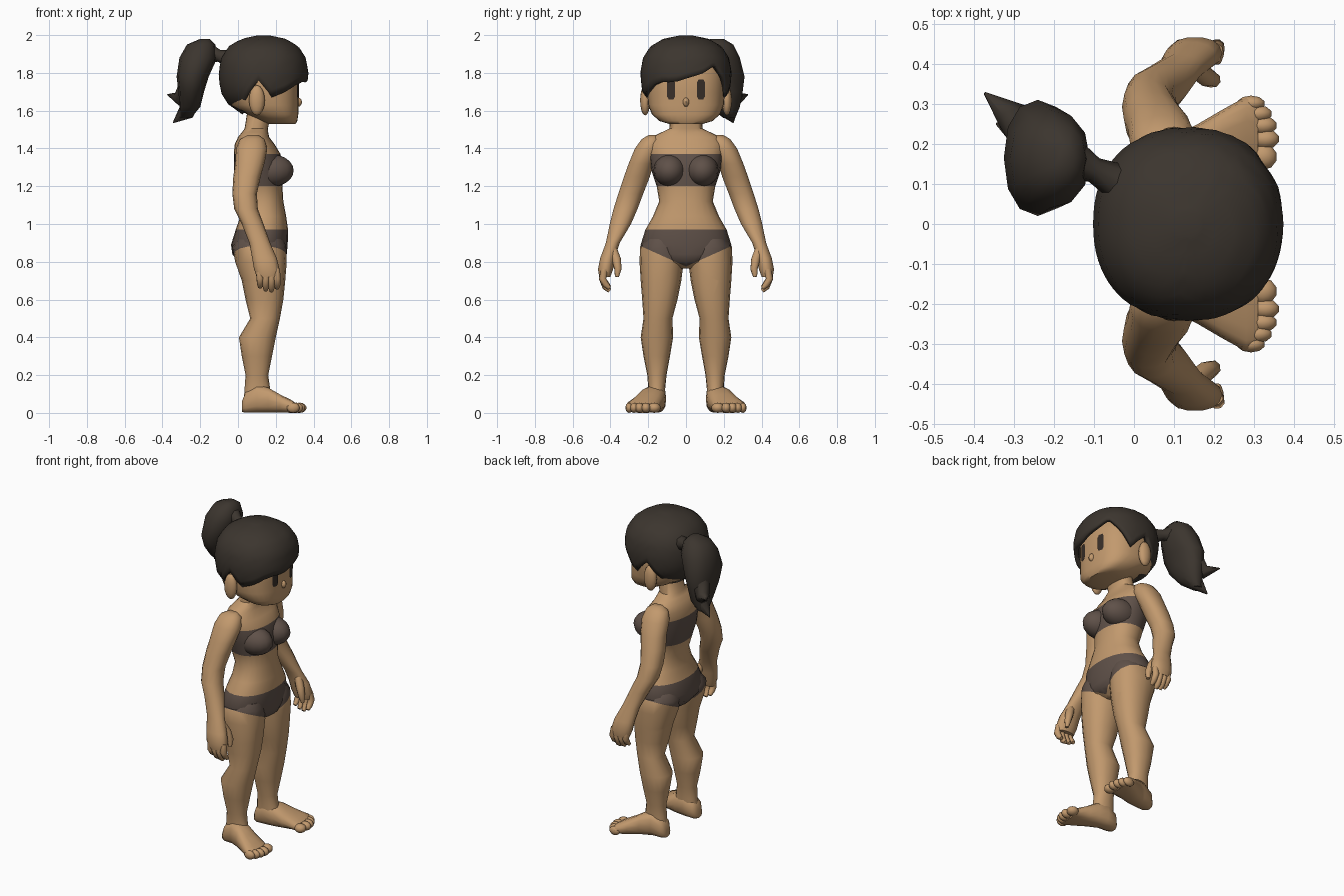
import bpy, bmesh, math
from mathutils import Vector


def material(name, rgb):
    m = bpy.data.materials.new(name)
    m.diffuse_color = (*rgb, 1)
    return m


SKIN = material("skin", (0.54, 0.32, 0.155))
HAIR = material("dark_hair", (0.045, 0.036, 0.028))
CLOTH = material("brown_cloth", (0.115, 0.082, 0.066))
EYE = material("eye_dark", (0.04, 0.028, 0.022))


def finish(name, bm, mats, angle=50):
    bmesh.ops.recalc_face_normals(bm, faces=bm.faces)
    me = bpy.data.meshes.new(name)
    bm.to_mesh(me)
    bm.free()
    ob = bpy.data.objects.new(name, me)
    bpy.context.collection.objects.link(ob)
    for m in mats:
        me.materials.append(m)
    bpy.ops.object.select_all(action='DESELECT')
    ob.select_set(True)
    bpy.context.view_layer.objects.active = ob
    bpy.ops.object.shade_smooth_by_angle(angle=math.radians(angle))
    return ob


def skin_rings(bm, rings):
    vs = [[bm.verts.new(p) for p in r] for r in rings]
    n = len(vs[0])
    for a, b in zip(vs, vs[1:]):
        for i in range(n):
            bm.faces.new((a[i], a[(i + 1) % n], b[(i + 1) % n], b[i]))
    bm.faces.new(vs[0])
    bm.faces.new(vs[-1][::-1])


def loft(rows, n=16, p=2.2, along_x=False, side=1):
    """Rows are (height, u0, u1, v0, v1) boxes holding a rounded ring."""
    rings = []
    for h, u0, u1, v0, v1 in rows:
        ring = []
        for i in range(n):
            t = 2 * math.pi * i / n
            c, s = math.cos(t), math.sin(t)
            u = (u0 + u1) / 2 + (u1 - u0) / 2 * math.copysign(abs(c) ** (2 / p), c)
            v = (v0 + v1) / 2 + (v1 - v0) / 2 * math.copysign(abs(s) ** (2 / p), s)
            ring.append((h, side * u, v) if along_x else (u, side * v, h))
        rings.append(ring)
    bm = bmesh.new()
    skin_rings(bm, rings)
    return bm


def tube(points, n=8):
    """Points are (x, y, z, radius)."""
    pos = [Vector(q[:3]) for q in points]
    rings = []
    for i, q in enumerate(points):
        d = (pos[min(i + 1, len(pos) - 1)] - pos[max(i - 1, 0)]).normalized()
        a = d.cross(Vector((0.3, 1, 0.1))).normalized()
        b = d.cross(a)
        rings.append([pos[i] + q[3] * (a * math.cos(2 * math.pi * k / n)
                      + b * math.sin(2 * math.pi * k / n)) for k in range(n)])
    bm = bmesh.new()
    skin_rings(bm, rings)
    return bm


def ball(center, size, n=16):
    bm = bmesh.new()
    bmesh.ops.create_uvsphere(bm, u_segments=n, v_segments=n // 2 + 2, radius=1)
    for v in bm.verts:
        v.co = Vector([c + s * k for c, s, k in zip(center, size, v.co)])
    return bm


def cut_briefs(bm):
    """Slice along the slanted leg openings, then colour the cloth faces."""
    for s in (1, -1):
        bmesh.ops.bisect_plane(bm, geom=bm.verts[:] + bm.edges[:] + bm.faces[:],
                               plane_co=(0, 0, 0.775), plane_no=(0, -0.45 * s, 1))
    for f in bm.faces:
        c = f.calc_center_median()
        if 0.775 + 0.45 * abs(c.y) < c.z < 0.97:
            f.material_index = 1


def interp(table, x):
    for (a, u), (b, v) in zip(table, table[1:]):
        if x <= b:
            return u + (v - u) * (x - a) / (b - a)
    return table[-1][1]


# Torso with neck, briefs and chest band
T = [(0.765, 0.08, 0.19, 0.04), (0.8, 0.0, 0.25, 0.14), (0.84, -0.03, 0.258, 0.225),
     (0.89, -0.037, 0.263, 0.24), (0.97, -0.012, 0.265, 0.215), (1.04, 0.012, 0.255, 0.175),
     (1.12, 0.022, 0.24, 0.142), (1.2, 0.0, 0.235, 0.155), (1.28, -0.02, 0.24, 0.182),
     (1.37, -0.022, 0.225, 0.195), (1.42, -0.018, 0.195, 0.2), (1.46, 0.0, 0.165, 0.18),
     (1.485, 0.02, 0.16, 0.13), (1.505, 0.035, 0.158, 0.088), (1.6, 0.05, 0.18, 0.08)]
bm = loft([(z, a, b, -w, w) for z, a, b, w in T], 24)
cut_briefs(bm)
for f in bm.faces:
    if 1.2 < f.calc_center_median().z < 1.37:
        f.material_index = 1
finish("torso", bm, [SKIN, CLOTH])

ARM = [(1.47, 0.05, 0.11, 0.15, 0.2), (1.45, 0.01, 0.14, 0.13, 0.235),
       (1.4, -0.01, 0.155, 0.13, 0.272), (1.32, -0.015, 0.14, 0.17, 0.305),
       (1.25, -0.025, 0.12, 0.19, 0.33), (1.16, -0.03, 0.1, 0.225, 0.36),
       (1.08, -0.02, 0.105, 0.255, 0.385), (1.0, 0.02, 0.135, 0.29, 0.405),
       (0.9, 0.06, 0.17, 0.35, 0.425), (0.82, 0.075, 0.205, 0.375, 0.455),
       (0.76, 0.085, 0.22, 0.385, 0.467), (0.72, 0.1, 0.212, 0.4, 0.46)]
LEG = [(0.92, 0.0, 0.24, 0.04, 0.215), (0.88, -0.03, 0.255, 0.015, 0.243),
       (0.8, -0.015, 0.258, 0.012, 0.246), (0.7, 0.02, 0.25, 0.025, 0.24),
       (0.6, 0.04, 0.24, 0.045, 0.232), (0.5, 0.065, 0.222, 0.072, 0.225),
       (0.4, 0.005, 0.2, 0.068, 0.24), (0.3, 0.02, 0.18, 0.085, 0.225),
       (0.2, 0.04, 0.16, 0.103, 0.205), (0.13, 0.035, 0.17, 0.11, 0.2),
       (0.06, 0.03, 0.18, 0.11, 0.2)]
FOOT = [(0.02, 0.13, 0.19, 0.005, 0.06), (0.04, 0.11, 0.21, 0, 0.11),
        (0.1, 0.105, 0.22, 0, 0.15), (0.16, 0.11, 0.25, 0, 0.135),
        (0.22, 0.125, 0.285, 0, 0.1), (0.28, 0.14, 0.318, 0, 0.07),
        (0.31, 0.145, 0.31, 0, 0.05)]
TOES = [(0.322, 0.168, 0.034), (0.328, 0.212, 0.026), (0.322, 0.246, 0.024),
        (0.31, 0.275, 0.022), (0.292, 0.301, 0.02)]

for s, label in ((1, "left"), (-1, "right")):
    # Limbs
    finish(label + "_arm", loft(ARM, 14, side=s), [SKIN])
    bm = loft(LEG, 16, side=s)
    cut_briefs(bm)
    finish(label + "_leg", bm, [SKIN, CLOTH])
    # Foot and toes
    finish(label + "_foot", loft(FOOT, 14, 2.6, True, s), [SKIN])
    for i, (x, y, r) in enumerate(TOES):
        finish(f"{label}_toe_{i + 1}", ball((x, s * y, 0.027), (0.036, r, 0.027), 10), [SKIN])
    # Fingers and thumb
    for i, tip in enumerate((0.665, 0.65, 0.645, 0.66)):
        x = 0.113 + 0.03 * i
        finish(f"{label}_finger_{i + 1}",
               tube([(x, s * 0.432, 0.76, 0.02), (x + 0.004, s * 0.442, 0.71, 0.02),
                     (x + 0.004, s * 0.425, tip + 0.02, 0.018),
                     (x + 0.004, s * 0.405, tip, 0.011)]), [SKIN])
    finish(label + "_thumb",
           tube([(0.15, s * 0.39, 0.87, 0.024), (0.18, s * 0.368, 0.81, 0.025),
                 (0.197, s * 0.36, 0.76, 0.02), (0.2, s * 0.366, 0.72, 0.011)]), [SKIN])
    # Clothed chest
    finish(label + "_chest", ball((0.18, s * 0.087, 1.283), (0.115, 0.085, 0.085)), [CLOTH])
    # Ear
    finish(label + "_ear", ball((0.1, s * 0.216, 1.655), (0.042, 0.027, 0.08), 12), [SKIN])
    # Eye plate following the curve of the face
    bm = bmesh.new()
    outline = [(0.066, 1.66), (0.092, 1.66), (0.1, 1.675), (0.1, 1.75),
               (0.092, 1.765), (0.066, 1.765), (0.058, 1.75), (0.058, 1.675)]
    bm.faces.new([bm.verts.new((0.135 + 0.19 * (1 - (y / 0.205) ** 2.6) ** (1 / 2.6), s * y, z))
                  for y, z in outline])
    eye = finish(label + "_eye", bm, [EYE])
    if eye.data.polygons[0].normal.x < 0:
        eye.data.flip_normals()

# Head and nose
H = [(1.53, 0.16, 0.305, 0.09), (1.545, 0.12, 0.314, 0.14), (1.58, 0.05, 0.319, 0.18),
     (1.63, -0.04, 0.32, 0.2), (1.7, -0.06, 0.32, 0.205), (1.8, -0.06, 0.32, 0.205),
     (1.88, -0.03, 0.29, 0.17), (1.93, 0.05, 0.22, 0.09)]
finish("head", loft([(z, a, b, -w, w) for z, a, b, w in H], 32, 2.6), [SKIN])
finish("nose", ball((0.315, 0, 1.645), (0.024, 0.018, 0.025), 8), [SKIN])

# Hair cap: hem height follows the angle around the head, forming fringe and side locks
HEM = [(-180, 1.58), (-130, 1.59), (-110, 1.68), (-95, 1.76), (-80, 1.67), (-62, 1.7),
       (-45, 1.735), (-30, 1.752), (-20, 1.75), (-8, 1.755), (0, 1.77), (20, 1.8),
       (38, 1.84), (50, 1.79), (62, 1.74), (75, 1.67), (95, 1.76), (110, 1.68),
       (130, 1.59), (180, 1.58)]
BULGE = [(1.57, 0.4), (1.62, 0.75), (1.7, 0.96), (1.8, 1), (1.88, 0.94),
         (1.94, 0.78), (1.98, 0.5), (2.0, 0.1)]
bm = bmesh.new()
N, M = 72, 12
grid = []
for j in range(M + 1):
    row = []
    for i in range(N):
        deg = -180 + 360 * i / N
        t = math.radians(deg)
        hem = interp(HEM, deg)
        z = hem + (1.999 - hem) * math.sin(math.pi / 2 * j / M)
        k = interp(BULGE, z)
        c, sn = math.cos(t), math.sin(t)
        row.append(bm.verts.new((0.135 + 0.238 * k * math.copysign(abs(c) ** 0.9, c),
                                 0.242 * k * math.copysign(abs(sn) ** 0.9, sn), z)))
    grid.append(row)
for a, b in zip(grid, grid[1:]):
    for i in range(N):
        bm.faces.new((a[i], a[(i + 1) % N], b[(i + 1) % N], b[i]))
bm.faces.new(grid[-1])
cap = finish("hair_cap", bm, [HAIR])
mod = cap.modifiers.new("thickness", 'SOLIDIFY')
mod.thickness = 0.025
mod.offset = -1

# Ponytail, its tie and two flicked tips
finish("hair_tie", tube([(-0.03, 0.1, 1.87, 0.05), (-0.1, 0.135, 1.89, 0.032),
                         (-0.17, 0.165, 1.91, 0.06)]), [HAIR])
TAIL = [(1.98, -0.2, -0.15, 0.13, 0.2), (1.95, -0.27, -0.12, 0.08, 0.25),
        (1.88, -0.31, -0.11, 0.04, 0.285), (1.78, -0.325, -0.155, 0.02, 0.31),
        (1.7, -0.315, -0.18, 0.05, 0.3), (1.62, -0.31, -0.2, 0.12, 0.285),
        (1.56, -0.31, -0.25, 0.2, 0.26)]
finish("ponytail", loft(TAIL, 12), [HAIR])
finish("ponytail_low_tip", tube([(-0.255, 0.2, 1.67, 0.06), (-0.275, 0.23, 1.59, 0.045),
                                 (-0.343, 0.25, 1.537, 0.003)]), [HAIR])
finish("ponytail_side_tip", tube([(-0.26, 0.23, 1.74, 0.06), (-0.31, 0.27, 1.66, 0.04),
                                  (-0.373, 0.327, 1.685, 0.003)]), [HAIR])
